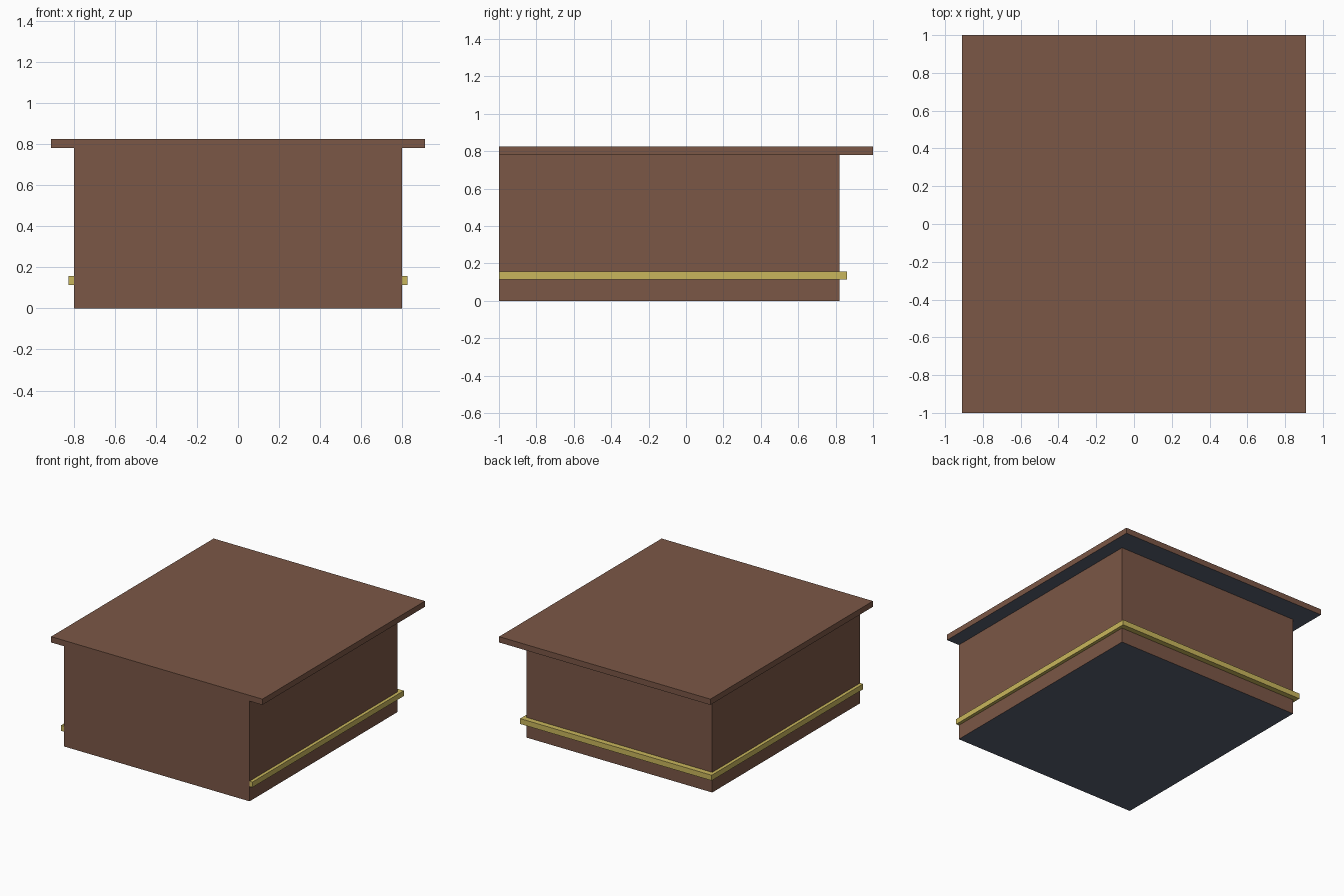
import bpy, bmesh

if "Cube" in bpy.data.objects:
    bpy.data.objects.remove(bpy.data.objects["Cube"])


def material(name, rgb):
    m = bpy.data.materials.new(name)
    m.diffuse_color = (*rgb, 1)
    m.use_nodes = True
    m.node_tree.nodes["Principled BSDF"].inputs["Base Color"].default_value = m.diffuse_color
    return m


brown = material("brown", (0.198, 0.095, 0.061))
slate = material("slate underside", (0.10, 0.115, 0.165))
brass = material("brass", (0.584, 0.468, 0.107))


def prism(name, outline, z0, z1, mats):
    """Extrude a flat outline from z0 to z1; a second material goes on the underside."""
    bm = bmesh.new()
    face = bm.faces.new([bm.verts.new((x, y, z0)) for x, y in outline])
    out = bmesh.ops.extrude_face_region(bm, geom=[face], use_keep_orig=True)
    for v in out["geom"]:
        if isinstance(v, bmesh.types.BMVert):
            v.co.z = z1
    bmesh.ops.recalc_face_normals(bm, faces=bm.faces)
    bm.normal_update()
    for f in bm.faces:
        if f.normal.z < -0.5:
            f.material_index = len(mats) - 1
    me = bpy.data.meshes.new(name)
    bm.to_mesh(me)
    bm.free()
    for m in mats:
        me.materials.append(m)
    ob = bpy.data.objects.new(name, me)
    bpy.context.collection.objects.link(ob)


def rect(x, y0, y1):
    return [(-x, y0), (x, y0), (x, y1), (-x, y1)]


# Main block, flush with the front
prism("body", rect(0.80, -1, 0.82), 0, 0.78, [brown, slate])
# Overhanging top
prism("top_slab", rect(0.91, -1, 1), 0.78, 0.825, [brown, slate])
# Trim band around the sides and back
prism("trim_band", [(-0.825, -1), (-0.80, -1), (-0.80, 0.82), (0.80, 0.82),
                    (0.80, -1), (0.825, -1), (0.825, 0.862), (-0.825, 0.862)],
      0.115, 0.157, [brass])
